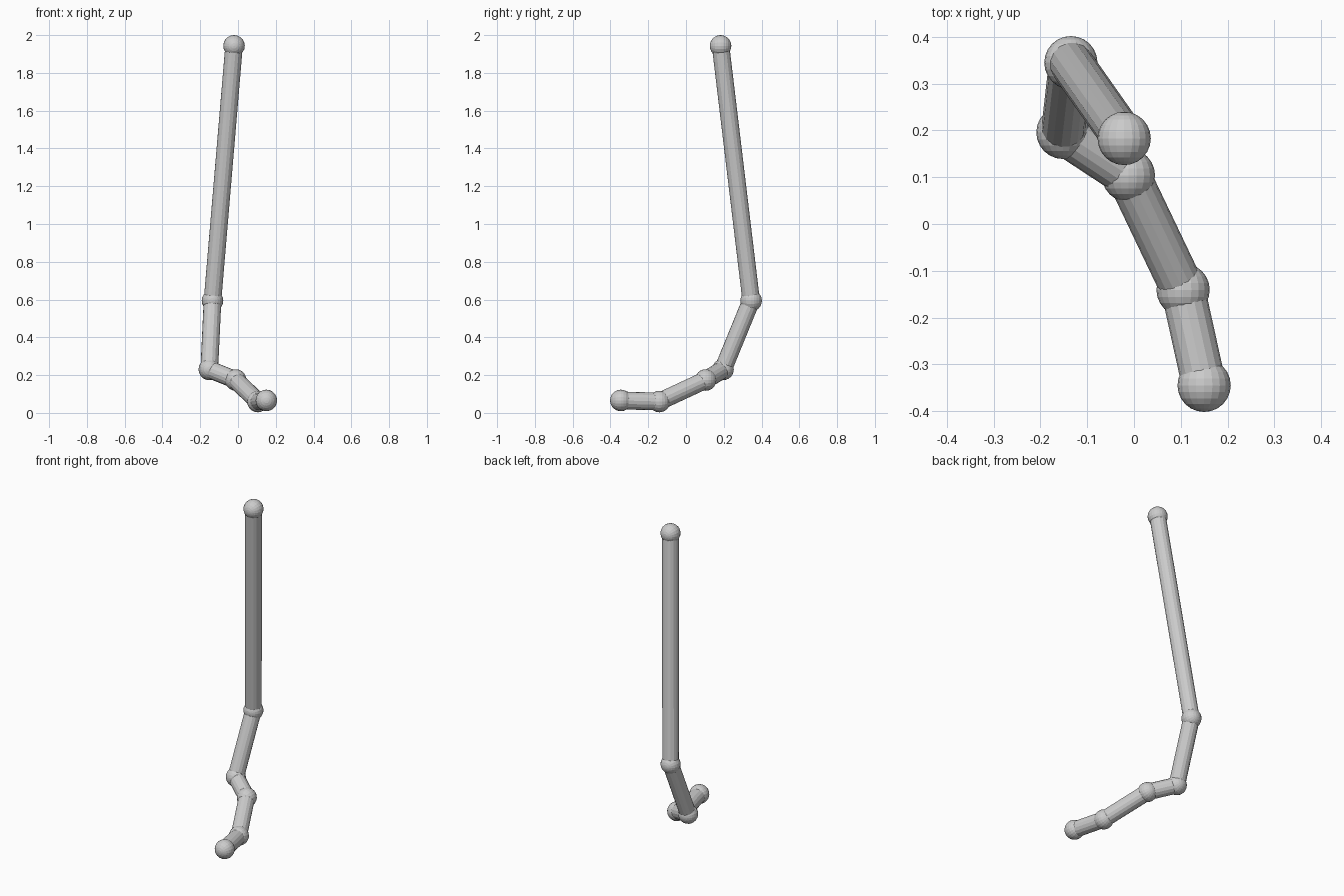
import bpy
from math import radians
from mathutils import Vector

if "Cube" in bpy.data.objects:
    bpy.data.objects.remove(bpy.data.objects["Cube"])

JOINT_R, ROD_R = 0.057, 0.047

# Joint centres from the top end down to the foot
joints = [Vector(p) for p in (
    (-0.021, 0.183, 1.943),
    (-0.135, 0.345, 0.594),
    (-0.152, 0.196, 0.230),
    (-0.012, 0.104, 0.174),
    (0.105, -0.141, 0.060),
    (0.150, -0.345, 0.066),
)]


def ball(name, centre):
    bpy.ops.mesh.primitive_uv_sphere_add(segments=20, ring_count=12, radius=JOINT_R,
                                         location=centre, rotation=(radians(90), 0, 0))
    bpy.context.object.name = name


def rod(name, a, b):
    d = b - a
    bpy.ops.mesh.primitive_cylinder_add(vertices=16, radius=ROD_R, depth=d.length,
                                        location=(a + b) / 2)
    ob = bpy.context.object
    ob.name = name
    ob.rotation_euler = d.to_track_quat('Z', 'Y').to_euler()


# Ball joints
for i, p in enumerate(joints):
    ball(f"ball_joint_{i + 1}", p)

# Straight rods between neighbouring joints
for i, (a, b) in enumerate(zip(joints, joints[1:])):
    rod(f"rod_{i + 1}", a, b)
